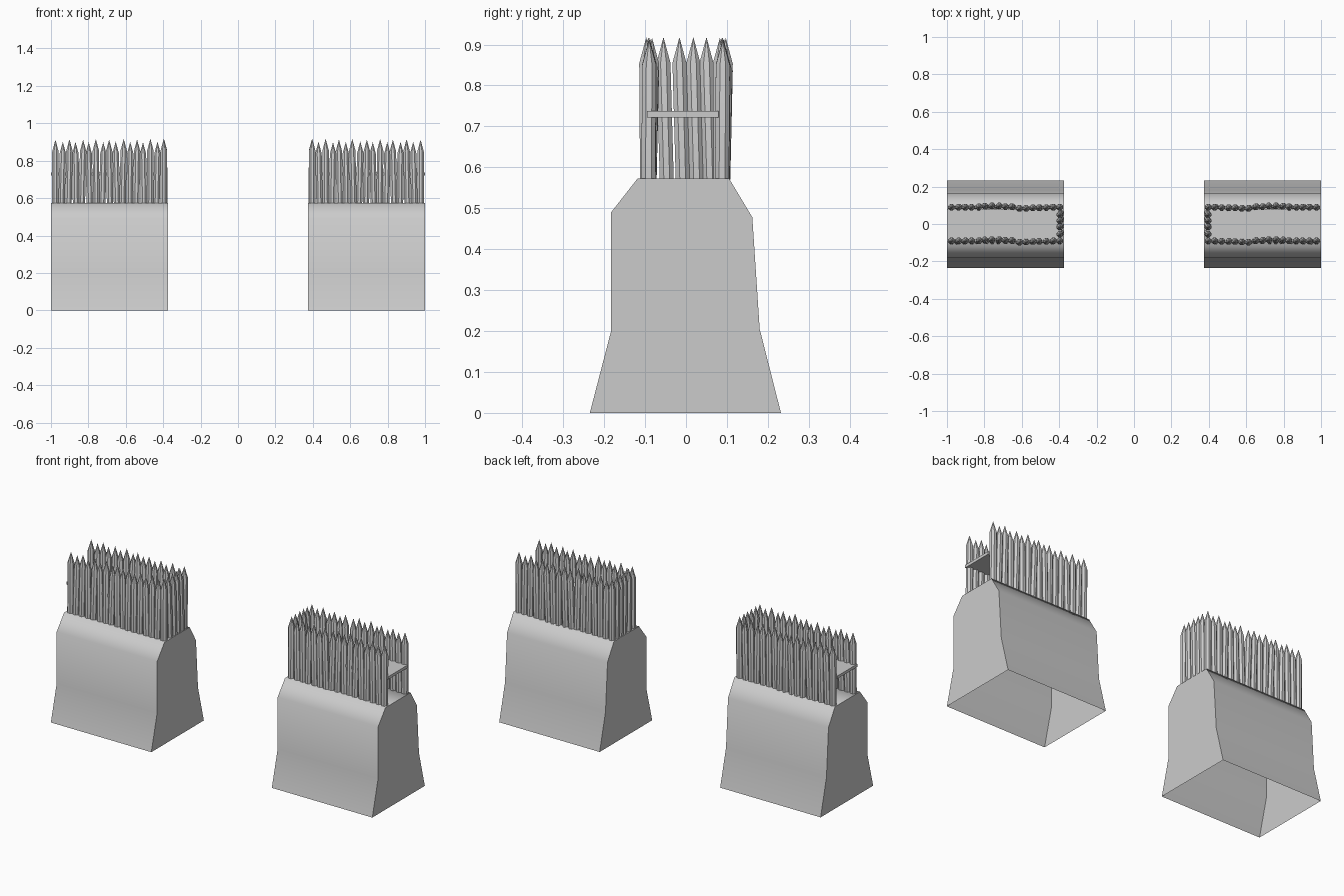
import bpy, bmesh, math, random
from mathutils import Vector

if "Cube" in bpy.data.objects:
    bpy.data.objects.remove(bpy.data.objects["Cube"])

random.seed(4)
INNER, OUTER = 0.375, 1.0


def finish(name, bm, angle):
    """Turn a bmesh into an object mirrored to the other side of x = 0."""
    me = bpy.data.meshes.new(name)
    bm.to_mesh(me)
    bm.free()
    ob = bpy.data.objects.new(name, me)
    bpy.context.collection.objects.link(ob)
    bpy.ops.object.select_all(action='DESELECT')
    ob.select_set(True)
    bpy.context.view_layer.objects.active = ob
    bpy.ops.object.shade_smooth_by_angle(angle=math.radians(angle))
    mod = ob.modifiers.new("mirror", 'MIRROR')
    mod.use_mirror_merge = False
    return ob


def add_stake(bm, base, shoulder, tip, r=0.0185, sides=8):
    """Pointed post: straight shaft with a conical tip."""
    rings = []
    for c in (base, shoulder):
        rings.append([bm.verts.new(c + Vector((r * math.cos(a), r * math.sin(a), 0)))
                      for a in (2 * math.pi * (i + 0.5) / sides for i in range(sides))])
    apex = bm.verts.new(tip)
    for i in range(sides):
        j = (i + 1) % sides
        bm.faces.new((rings[0][i], rings[0][j], rings[1][j], rings[1][i]))
        bm.faces.new((rings[1][i], rings[1][j], apex))
    bm.faces.new(rings[0][::-1])


# Earth mound: extruded profile, open underneath
profile = [(-0.235, 0), (-0.183, 0.2), (-0.183, 0.49), (-0.118, 0.573),
           (0.105, 0.573), (0.162, 0.478), (0.18, 0.205), (0.232, 0)]
bm = bmesh.new()
a, b = [[bm.verts.new((x, y, z)) for y, z in profile] for x in (INNER, OUTER)]
for i in range(len(profile) - 1):
    bm.faces.new((a[i], b[i], b[i + 1], a[i + 1]))
bm.faces.new(a)
bm.faces.new(b[::-1])
bmesh.ops.recalc_face_normals(bm, faces=bm.faces)
# The open base must still face outward
end = next(f for f in bm.faces if len(f.verts) == 8 and f.calc_center_median().x > 0.9)
if end.normal.x < 0:
    bmesh.ops.reverse_faces(bm, faces=bm.faces)
finish("earth_mound", bm, 60)

# Palisade: two long rows and a short row closing the inner end
wave = [0, 0, -.002, -.003, -.004, -.007, -.008, 0.003, 0.004, 0.008,
        0.008, 0.006, 0.002, 0, 0, 0, 0]
bm = bmesh.new()
for i, w in enumerate(wave):
    x = 0.397 + i * 0.0362
    height = 0.918 - (0.014 if i % 2 else 0) - random.uniform(0, 0.006)
    lean = random.uniform(-0.004, 0.004)
    if i in (0, 16):
        lean = 0
    for y in (-0.09, 0.09):
        s = Vector((x + lean, y + w * 0.9, height - 0.063))
        add_stake(bm, Vector((x - lean, y + w * 0.4 - 0.002, 0.57)), s,
                  s + Vector((0, 0, 0.063)))
for y in (-0.055, -0.016, 0.018, 0.05):
    s = Vector((0.396, y, 0.855))
    add_stake(bm, Vector((0.394, y + 0.008, 0.57)), s, s + Vector((0, 0, 0.063)))
finish("palisade_stakes", bm, 40)

# Walkway platform between the rows
bm = bmesh.new()
bmesh.ops.create_cube(bm, size=1)
for v in bm.verts:
    v.co = Vector((0.698 + v.co.x * 0.604, -0.0075 + v.co.y * 0.175,
                   0.73 + v.co.z * 0.016))
finish("walkway_platform", bm, 30)
